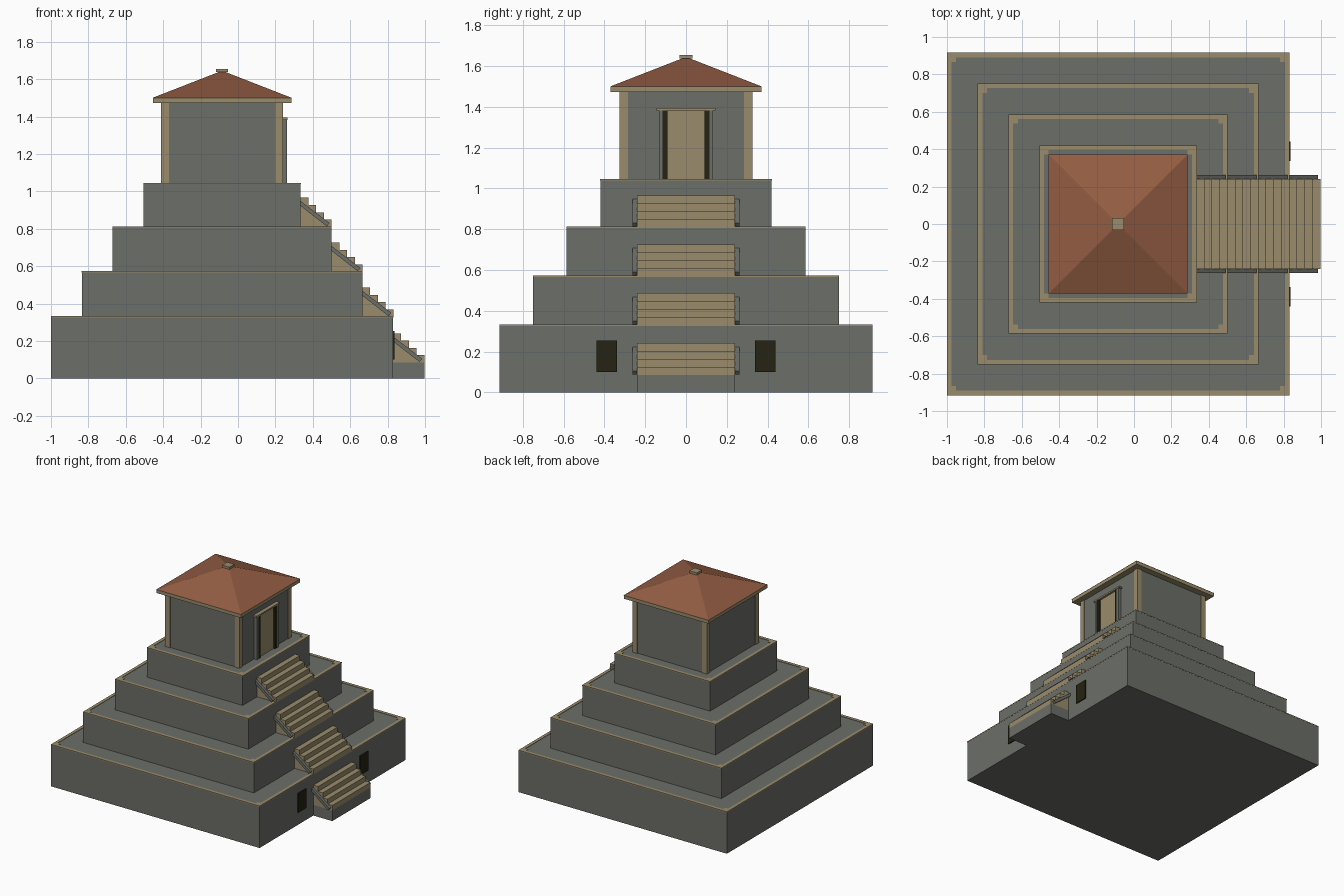
import bpy, bmesh

if "Cube" in bpy.data.objects:
    bpy.data.objects.remove(bpy.data.objects["Cube"])

CX = -0.085  # centre of the tiers


def material(name, rgb):
    m = bpy.data.materials.new(name)
    m.diffuse_color = (*rgb, 1)
    m.use_nodes = True
    m.node_tree.nodes["Principled BSDF"].inputs["Base Color"].default_value = m.diffuse_color
    return m


STONE = material("grey stone", (0.150, 0.158, 0.138))
TAN = material("tan sandstone", (0.320, 0.260, 0.150))
ROOF = material("terracotta roof", (0.290, 0.108, 0.055))
DARK = material("dark opening", (0.018, 0.017, 0.006))


def finish(name, bm, mat):
    bmesh.ops.recalc_face_normals(bm, faces=bm.faces)
    me = bpy.data.meshes.new(name)
    bm.to_mesh(me)
    bm.free()
    me.materials.append(mat)
    ob = bpy.data.objects.new(name, me)
    bpy.context.collection.objects.link(ob)
    return ob


def box(name, x, y, z, mat):
    bm = bmesh.new()
    bmesh.ops.create_cube(bm, size=1)
    for v in bm.verts:
        v.co = [r[0] if c < 0 else r[1] for c, r in zip(v.co, (x, y, z))]
    return finish(name, bm, mat)


def extrude_xz(name, pts, y0, y1, mat):
    """Side profile in x,z pulled from y0 to y1."""
    bm = bmesh.new()
    face = bm.faces.new([bm.verts.new((x, y0, z)) for x, z in pts])
    new = bmesh.ops.extrude_face_region(bm, geom=[face])["geom"]
    for v in new:
        if isinstance(v, bmesh.types.BMVert):
            v.co.y = y1
    return finish(name, bm, mat)


# Stepped tiers with a tan rim and corner tiles
tiers = [(0.915, 0, 0.33), (0.75, 0.33, 0.57), (0.585, 0.57, 0.81), (0.42, 0.81, 1.043)]
for i, (h, z0, z1) in enumerate(tiers, 1):
    box(f"tier_{i}", (CX - h, CX + h), (-h, h), (z0, z1), STONE)
    z = (z1 - 0.004, z1 + 0.003)
    o, w = h + 0.001, 0.025
    for s in (-1, 1):
        box(f"rim_side_{i}", sorted((CX + s * o, CX + s * (o - w))), (-o, o), z, TAN)
        box(f"rim_end_{i}", (CX - o + w, CX + o - w), sorted((s * o, s * (o - w))), z, TAN)
        for t in (-1, 1):
            box(f"rim_corner_{i}", sorted((CX + s * (o - w), CX + s * (o - 0.05))),
                sorted((t * (o - w), t * (o - 0.05))), z, TAN)

# Stair flights, one per tier, with sloping side rails
STEP_X, RISE = 0.0415, 0.039
for i, (x, z) in enumerate([(0.83, 0.085), (0.665, 0.33), (0.5, 0.57), (0.335, 0.81)], 1):
    pts = [(x, z)]
    for k in range(4):
        xo = x + STEP_X * (4 - k)
        pts += [(xo, z + RISE * k), (xo, z + RISE * (k + 1))]
    pts.append((x, z + 4 * RISE))
    pts = [p for n, p in enumerate(pts) if p not in pts[:n]]
    extrude_xz(f"stair_flight_{i}", pts, -0.24, 0.24, TAN)
    rail = [(x, z + 0.138), (x + 0.155, z + 0.02), (x + 0.14, z + 0.003), (x, z + 0.112)]
    for s in (-1, 1):
        extrude_xz(f"stair_rail_{i}", rail, s * 0.238, s * 0.262, STONE)
box("stair_base", (0.82, 0.996), (-0.24, 0.24), (0, 0.085), STONE)

# Dark openings beside the lowest stair
for s in (-1, 1):
    box("base_opening", (0.83, 0.838), sorted((s * 0.338, s * 0.44)), (0.1, 0.253), DARK)

# Temple walls and corner posts
box("temple_walls", (CX - 0.32, CX + 0.32), (-0.32, 0.32), (1.043, 1.475), STONE)
for s in (-1, 1):
    for t in (-1, 1):
        box("corner_post", sorted((CX + s * 0.285, CX + s * 0.326)),
            sorted((t * 0.285, t * 0.326)), (1.043, 1.475), TAN)

# Doorway: dark surround, tan door, jambs and lintel
box("door_surround", (0.234, 0.243), (-0.118, 0.118), (1.043, 1.382), DARK)
box("door_panel", (0.242, 0.248), (-0.09, 0.09), (1.043, 1.382), TAN)
for s in (-1, 1):
    box("door_reveal", (0.242, 0.26), sorted((s * 0.09, s * 0.115)), (1.043, 1.382), DARK)
    box("door_jamb", (0.234, 0.262), sorted((s * 0.115, s * 0.133)), (1.043, 1.382), STONE)
box("door_lintel", (0.234, 0.265), (-0.145, 0.145), (1.382, 1.394), TAN)

# Eave slab, hipped roof and cap
box("eave", (CX - 0.37, CX + 0.37), (-0.37, 0.37), (1.472, 1.5), TAN)
bm = bmesh.new()
base = [bm.verts.new((CX + a * 0.372, b * 0.372, 1.5)) for a, b in ((-1, -1), (1, -1), (1, 1), (-1, 1))]
apex = bm.verts.new((CX, 0, 1.645))
bm.faces.new(base)
for k in range(4):
    bm.faces.new((base[k], base[(k + 1) % 4], apex))
finish("hipped_roof", bm, ROOF)
box("roof_cap", (CX - 0.032, CX + 0.032), (-0.032, 0.032), (1.637, 1.655), TAN)
